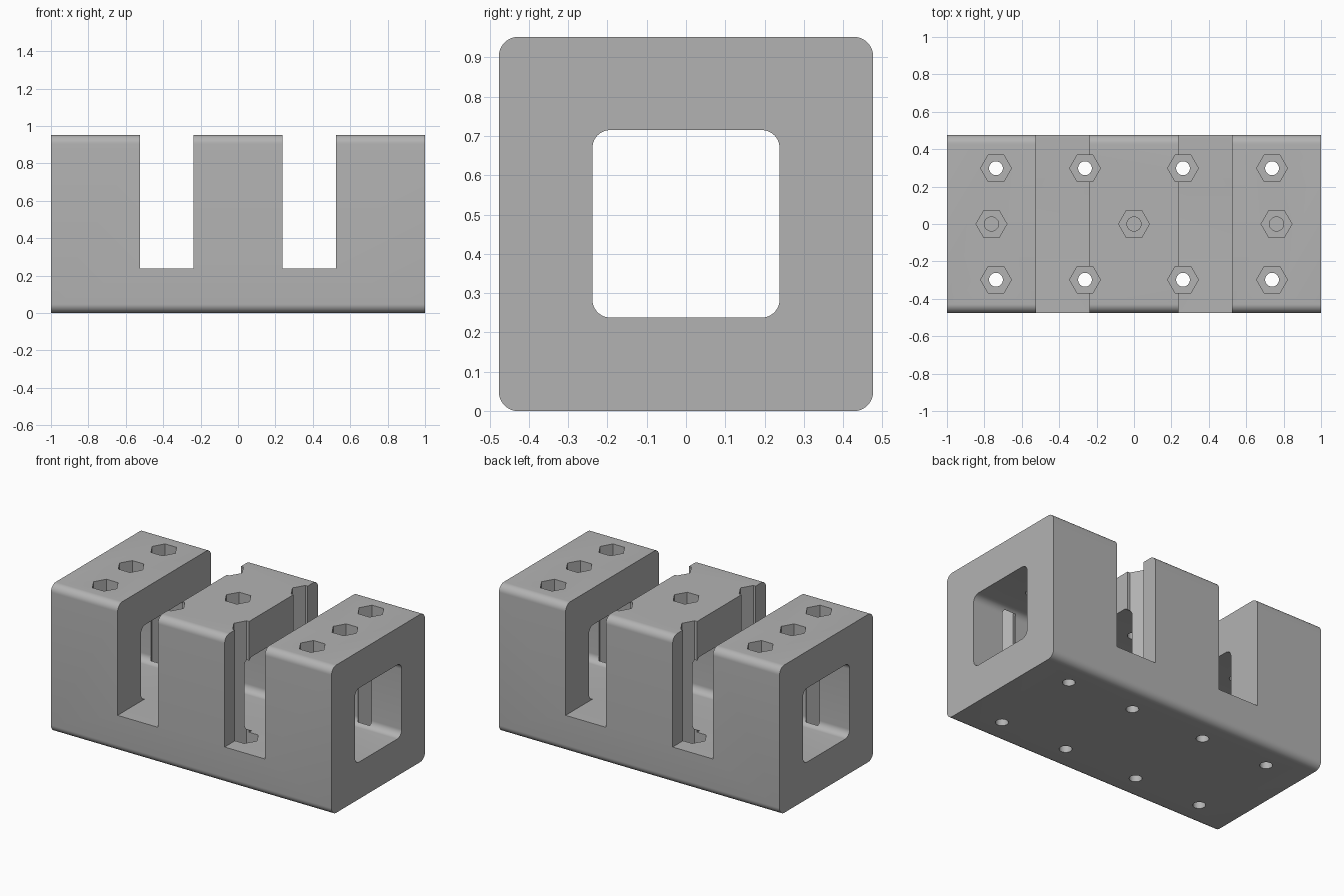
import bpy, math

cube = bpy.data.objects.get("Cube")
if cube:
    bpy.data.objects.remove(cube, do_unlink=True)

grey = bpy.data.materials.new("plain grey")
grey.use_nodes = True
colour = (0.45, 0.45, 0.45, 1)
grey.diffuse_color = colour
grey.node_tree.nodes["Principled BSDF"].inputs["Base Color"].default_value = colour

H = 0.952        # block height and depth
FLOOR = 0.238    # slot and tunnel floor
NUT_FLOOR = 0.14
ROOF_NUT_FLOOR = 0.81


def prism(name, outline, lo, hi, axis):
    """Extrude an outline along x (outline is y,z) or along z (outline is x,y)."""
    n = len(outline)
    place = (lambda a, b, t: (t, a, b)) if axis == "x" else (lambda a, b, t: (a, b, t))
    verts = [place(a, b, t) for t in (lo, hi) for a, b in outline]
    faces = [list(range(n))[::-1], list(range(n, 2 * n))]
    faces += [[i, (i + 1) % n, n + (i + 1) % n, n + i] for i in range(n)]
    mesh = bpy.data.meshes.new(name)
    mesh.from_pydata(verts, [], faces)
    mesh.materials.append(grey)
    obj = bpy.data.objects.new(name, mesh)
    bpy.context.collection.objects.link(obj)
    return obj


def rounded(half, z0, z1, r, steps=10):
    """Rounded rectangle, centred sideways."""
    corners = [(half - r, z1 - r), (r - half, z1 - r), (r - half, z0 + r), (half - r, z0 + r)]
    return [(cy + r * math.cos(a), cz + r * math.sin(a))
            for k, (cy, cz) in enumerate(corners)
            for a in [(k + s / steps) * math.pi / 2 for s in range(steps + 1)]]


def ring(x, y, r, sides):
    return [(x + r * math.cos(2 * math.pi * i / sides),
             y + r * math.sin(2 * math.pi * i / sides)) for i in range(sides)]


# Main block with rounded long edges
block = prism("clamp_block", rounded(H / 2, 0, H, 0.048), -1, 1, "x")
cutters = [prism("tunnel_cutter", rounded(0.238, FLOOR, 0.715, 0.045), -1.1, 1.1, "x")]

# Two open cross slots
for side in (-1, 1):
    a, b = sorted((side * 0.238, side * 0.525))
    cutters.append(prism("slot_cutter", [(a, -1), (b, -1), (b, 1), (a, 1)], FLOOR, 1.2, "z"))

# Deep bolt holes with hexagonal nut pockets along both walls
for x in (-0.738, -0.262, 0.262, 0.738):
    for y in (-0.298, 0.298):
        cutters.append(prism("nut_cutter", ring(x, y, 0.0825, 6), NUT_FLOOR, 1.1, "z"))
        cutters.append(prism("bolt_cutter", ring(x, y, 0.037, 32), -0.1, 1.1, "z"))

# Short screw holes through the roof into the tunnel
for x in (-0.762, 0, 0.762):
    cutters.append(prism("roof_nut_cutter", ring(x, 0, 0.0825, 6), ROOF_NUT_FLOOR, 1.1, "z"))
    cutters.append(prism("roof_screw_cutter", ring(x, 0, 0.038, 32), 0.5, 1.1, "z"))

bpy.context.view_layer.objects.active = block
for cutter in cutters:
    cutter.hide_render = True
    mod = block.modifiers.new("cut", "BOOLEAN")
    mod.operation = "DIFFERENCE"
    mod.solver = "EXACT"
    mod.object = cutter
    bpy.ops.object.modifier_apply(modifier=mod.name)
for cutter in cutters:
    bpy.data.objects.remove(cutter, do_unlink=True)

bpy.ops.object.select_all(action="DESELECT")
block.select_set(True)
bpy.ops.object.shade_smooth_by_angle(angle=math.radians(30))
